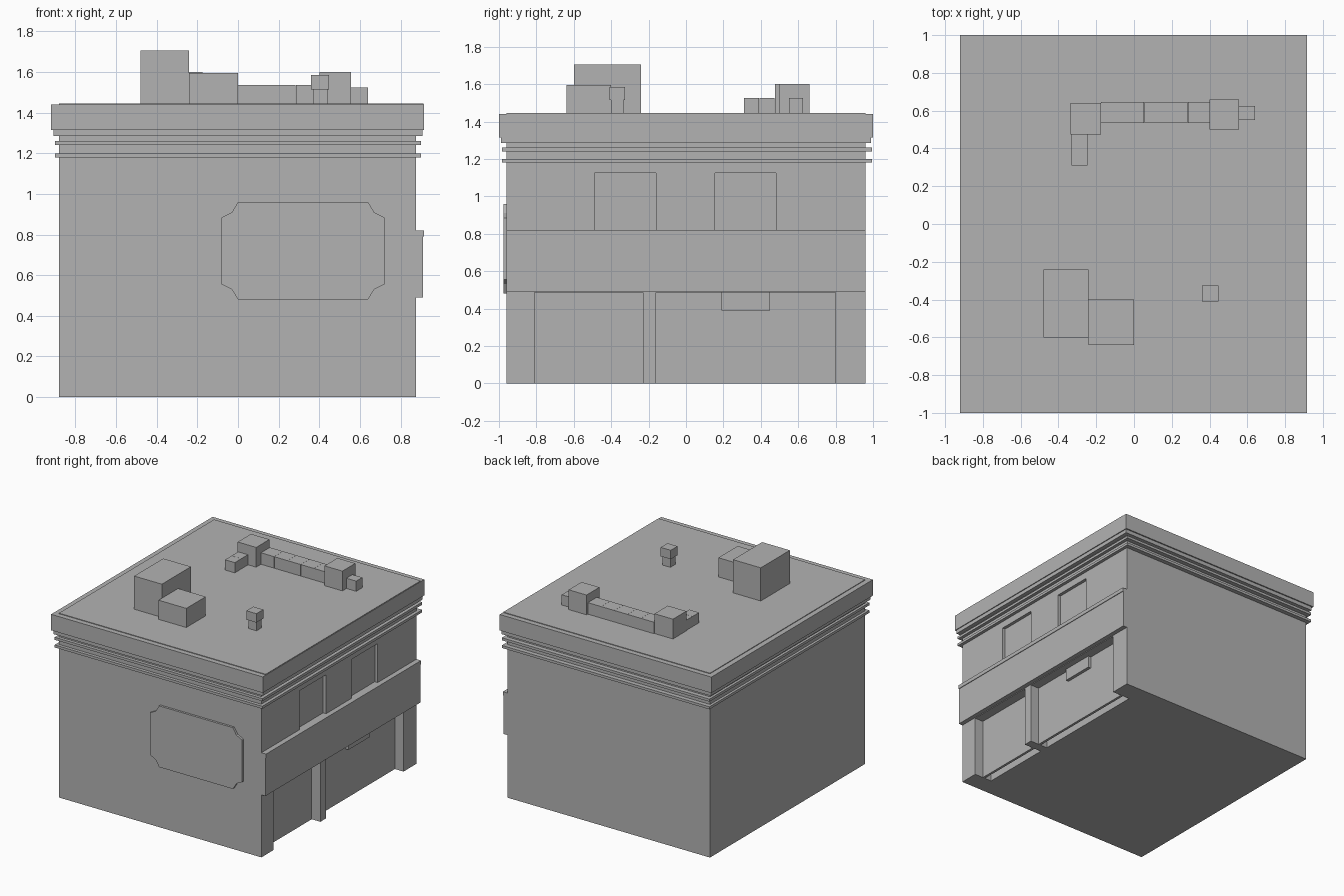
import bpy
import bmesh

if "Cube" in bpy.data.objects:
    bpy.data.objects.remove(bpy.data.objects["Cube"], do_unlink=True)

grey = bpy.data.materials.new("plain grey")
grey.use_nodes = True
COLOUR = (0.45, 0.45, 0.45, 1)
grey.diffuse_color = COLOUR
grey.node_tree.nodes["Principled BSDF"].inputs["Base Color"].default_value = COLOUR


def add_object(name, bm):
    bmesh.ops.recalc_face_normals(bm, faces=bm.faces)
    mesh = bpy.data.meshes.new(name)
    bm.to_mesh(mesh)
    bm.free()
    mesh.materials.append(grey)
    obj = bpy.data.objects.new(name, mesh)
    bpy.context.collection.objects.link(obj)
    return obj


def box(name, x, y, z):
    """Box given as (low, high) ranges along each axis."""
    bm = bmesh.new()
    bmesh.ops.create_cube(bm, size=1)
    for v in bm.verts:
        v.co = [r[0] if c < 0 else r[1] for c, r in zip(v.co, (x, y, z))]
    return add_object(name, bm)


WALL_X = (-0.88, 0.875)
WALL_Y = (-0.96, 0.96)
DECK = 1.445
SHOPS = {"small": (-0.81, -0.23), "large": (-0.16, 0.80)}
WINDOWS = [(-0.49, -0.16), (0.155, 0.48)]

# Main building with shop fronts and upper windows cut into the right side
building = box("building", WALL_X, WALL_Y, (0, 1.4))
cutters = [box("shop_cutter", (0.72, 1), y, (-0.1, 0.485)) for y in SHOPS.values()]
cutters += [box("window_cutter", (0.85, 1), y, (0.82, 1.125)) for y in WINDOWS]
for cutter in cutters:
    cutter.hide_render = True
    mod = building.modifiers.new("opening", "BOOLEAN")
    mod.operation = "DIFFERENCE"
    mod.solver = "EXACT"
    mod.object = cutter
graph = bpy.context.evaluated_depsgraph_get()
building.data = bpy.data.meshes.new_from_object(building.evaluated_get(graph))
building.modifiers.clear()
for cutter in cutters:
    bpy.data.objects.remove(cutter, do_unlink=True)

# Shop front panels and the small sign over the door
for label, y in SHOPS.items():
    box(label + "_shop_front", (0.78, 0.80), y, (0, 0.485))
box("door_sign", (0.80, 0.825), (0.19, 0.45), (0.39, 0.485))

# Fascia and ledge between the storeys
box("fascia", (0.87, 0.91), WALL_Y, (0.49, 0.79))
box("ledge", (0.87, 0.915), WALL_Y, (0.79, 0.82))

# Cornice with the mouldings under it
box("cornice", (-0.92, 0.915), (-1, 1), (1.315, 1.44))
box("upper_moulding", (-0.908, 0.908), (-0.99, 0.99), (1.285, 1.315))
for name, low in (("middle_moulding", 1.24), ("lower_moulding", 1.18)):
    box(name, (-0.90, 0.90), (-0.985, 0.995), (low, low + 0.02))
box("roof_deck", (-0.88, 0.912), WALL_Y, (1.35, DECK))

# Wall plaque with notched corners
quarter = [(0.32, 0.24), (0.35, 0.19), (0.40, 0.165)]
outline = quarter + [(x, -z) for x, z in reversed(quarter)]
outline += [(-x, z) for x, z in reversed(outline)]
bm = bmesh.new()
face = bm.faces.new([bm.verts.new((0.32 + x, -0.95, 0.72 + z)) for x, z in outline])
extruded = bmesh.ops.extrude_face_region(bm, geom=[face])["geom"]
bmesh.ops.translate(bm, vec=(0, -0.027, 0),
                    verts=[g for g in extruded if isinstance(g, bmesh.types.BMVert)])
add_object("wall_plaque", bm)


def roof_box(name, x, y, top, base=1.42):
    return box(name, x, y, (base, top))


# Large roof units
roof_box("tall_roof_unit", (-0.48, -0.24), (-0.60, -0.24), 1.705)
roof_box("low_roof_unit", (-0.24, 0), (-0.64, -0.40), 1.595)

# Capped vent
roof_box("vent_shaft", (0.37, 0.44), (-0.40, -0.335), 1.52)
roof_box("vent_cap", (0.36, 0.447), (-0.41, -0.325), 1.585, 1.515)

# Duct run with a unit at each end
roof_box("duct_corner", (-0.335, -0.175), (0.475, 0.64), 1.60)
for i in range(5):
    start = -0.175 + 0.115 * i
    roof_box("duct_segment", (start, start + 0.114), (0.535, 0.645), 1.535)
roof_box("duct_unit", (0.40, 0.555), (0.50, 0.66), 1.60)
roof_box("duct_end", (0.555, 0.64), (0.55, 0.625), 1.525)
for low in (0.31, 0.392):
    roof_box("duct_outlet", (-0.33, -0.245), (low, low + 0.081), 1.525)
